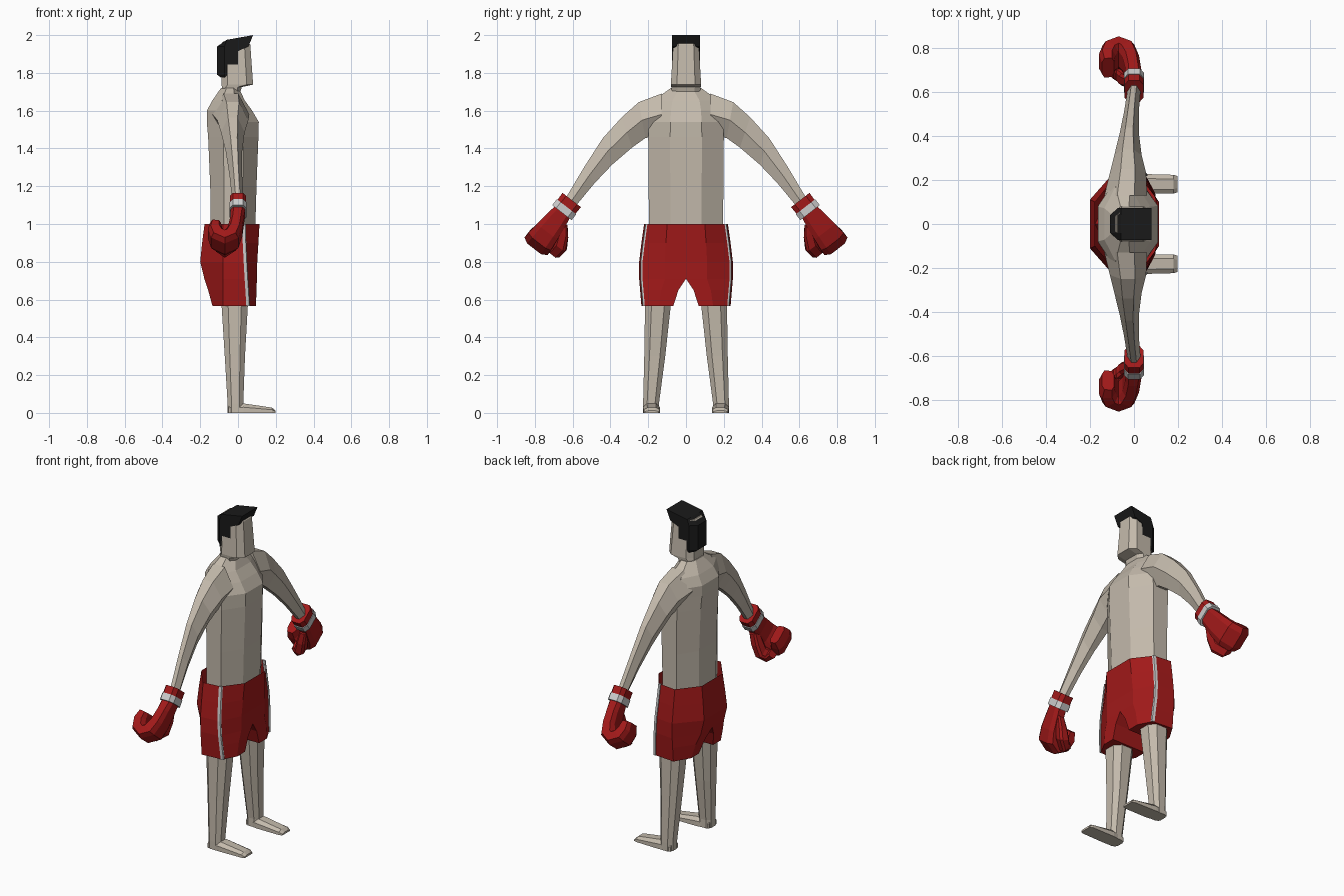
import bpy, bmesh
from mathutils import Vector


def material(name, r, g, b):
    m = bpy.data.materials.new(name)
    m.diffuse_color = (r, g, b, 1)
    return m


SKIN = material("skin", 0.55, 0.49, 0.41)
RED = material("red", 0.36, 0.01, 0.01)
WHITE = material("white", 0.75, 0.75, 0.75)
BLACK = material("black", 0.01, 0.01, 0.01)


def loft(name, rings, mat, mirror=False, caps=(True, True)):
    """Skin a list of equal-length point rings; optionally mirror across y = 0."""
    bm = bmesh.new()
    loops = [[bm.verts.new(p) for p in ring] for ring in rings]
    n = len(loops[0])
    for a, b in zip(loops, loops[1:]):
        for i in range(n):
            j = (i + 1) % n
            bm.faces.new((a[i], a[j], b[j], b[i]))
    if caps[0]:
        bm.faces.new(loops[0])
    if caps[1]:
        bm.faces.new(loops[-1])
    bmesh.ops.recalc_face_normals(bm, faces=bm.faces)
    # remove the walls lying on the mirror plane
    if mirror:
        inner = [f for f in bm.faces if all(abs(v.co.y) < 1e-4 for v in f.verts)]
        bmesh.ops.delete(bm, geom=inner, context='FACES')
    me = bpy.data.meshes.new(name)
    bm.to_mesh(me)
    bm.free()
    me.materials.append(mat)
    ob = bpy.data.objects.new(name, me)
    bpy.context.collection.objects.link(ob)
    if mirror:
        mod = ob.modifiers.new("mirror", 'MIRROR')
        mod.use_axis = (False, True, False)
    return ob


def slab(z, xb, xf, y0, y1, cx=0.3, cy=0.3):
    """Horizontal chamfered rectangle; cx, cy are chamfers as a fraction of the size."""
    dx, dy = (xf - xb) * cx, (y1 - y0) * cy
    return [(xf, y0 + dy, z), (xf, y1 - dy, z), (xf - dx, y1, z), (xb + dx, y1, z),
            (xb, y1 - dy, z), (xb, y0 + dy, z), (xb + dx, y0, z), (xf - dx, y0, z)]


# Torso: z, back, front, half width
torso = [(0.93, -0.145, 0.09, 0.195), (1.2, -0.147, 0.098, 0.198), (1.46, -0.158, 0.108, 0.2),
         (1.54, -0.165, 0.11, 0.195), (1.6, -0.165, 0.075, 0.19), (1.655, -0.135, 0.035, 0.17),
         (1.72, -0.09, 0.005, 0.08)]
loft("torso", [slab(z, b, f, -w, w, 0.3, 0.29) for z, b, f, w in torso], SKIN)

# Head with neck and chin
head = [(1.69, -0.085, 0.01, 0.072), (1.725, -0.085, 0.02, 0.078), (1.738, -0.088, 0.08, 0.08),
        (1.95, -0.09, 0.065, 0.068), (1.965, -0.08, 0.055, 0.06)]
loft("head", [slab(z, b, f, -w, w, 0.2, 0.2) for z, b, f, w in head], SKIN)

# Hair: side profile, narrowing towards the back
hair = [(-0.11, 1.79), (-0.09, 1.775), (0.0, 1.835), (0.0, 1.915), (0.055, 1.94),
        (0.08, 2.0), (-0.02, 1.982), (-0.06, 1.975), (-0.11, 1.94)]
loft("hair", [[(max(x, lim), y, z) for x, z in hair]
              for y, lim in ((-0.074, -0.072), (-0.04, -0.11), (0.04, -0.11), (0.074, -0.072))], BLACK)

# Arms: top (y, z), bottom (y, z), back x, front x
arm = [((0.13, 1.69), (0.13, 1.47), -0.135, 0.06), ((0.25, 1.645), (0.215, 1.455), -0.11, 0.055),
       ((0.34, 1.565), (0.285, 1.405), -0.09, 0.035), ((0.44, 1.455), (0.39, 1.315), -0.065, 0.022),
       ((0.54, 1.3), (0.485, 1.215), -0.045, 0.022), ((0.635, 1.14), (0.58, 1.1), -0.03, 0.03)]


def arm_ring(t, b, xb, xf):
    m, q = (xb + xf) / 2, (xf - xb) * 0.2
    my, mz = (t[0] + b[0]) / 2, (t[1] + b[1]) / 2
    return [(m + q, *t), (xf, my, mz), (m + q, *b), (m - q, *b), (xb, my, mz), (m - q, *t)]


loft("arm", [arm_ring(*r) for r in arm], SKIN, True)

# Glove frame: D runs down the forearm, W across the hand, X is world x
ORIGIN = Vector((0, 0.605, 1.127))
D, W, X = Vector((0, 0.61, -0.79)), Vector((0, 0.79, 0.61)), Vector((1, 0, 0))


def glove_ring(a, x, da, dx, half_t, half_w, w=0.0):
    """Eight-sided section at (a, x, w); (da, dx) is the thickness direction."""
    t = (D * da + X * dx).normalized() * half_t
    s = W * half_w
    c = ORIGIN + D * a + X * x + W * w
    k = 0.6
    return [c + t * u + s * v for u, v in ((1, k), (k, 1), (-k, 1), (-1, k),
                                           (-1, -k), (-k, -1), (k, -1), (1, -k))]


loft("glove_cuff", [glove_ring(a, 0, 0, 1, 0.043, h) for a, h in ((0, 0.062), (0.05, 0.06))], RED, True)
loft("glove_band", [glove_ring(a, 0, 0, 1, 0.046, h) for a, h in ((0.045, 0.065), (0.085, 0.065))], WHITE, True)
hand = [(0.08, 0.0, 0, 1, 0.038, 0.05), (0.14, -0.005, 0, 1, 0.036, 0.06),
        (0.21, -0.015, 0.1, 1, 0.038, 0.068), (0.265, -0.035, 0.6, 1, 0.043, 0.075),
        (0.285, -0.07, 1, 0, 0.042, 0.077), (0.262, -0.108, 0.7, -1, 0.042, 0.075),
        (0.22, -0.122, 0.1, -1, 0.038, 0.068), (0.175, -0.118, -0.1, -1, 0.028, 0.055)]
loft("glove_hand", [glove_ring(*r) for r in hand], RED, True)
thumb = [(0.12, -0.005, 0, 1, 0.022, 0.025, -0.04), (0.17, -0.02, 0.1, 1, 0.027, 0.032, -0.075),
         (0.23, -0.04, 0.4, 1, 0.03, 0.035, -0.105), (0.265, -0.075, 1, 0.2, 0.03, 0.033, -0.1),
         (0.25, -0.105, 1, -0.6, 0.022, 0.025, -0.085)]
loft("glove_thumb", [glove_ring(*r) for r in thumb], RED, True)

# Shorts: z, back, front, inner y, outer y, stripe x
shorts = [(1.0, -0.177, 0.114, 0.0, 0.222, 0.03), (0.9, -0.19, 0.108, 0.0, 0.236, 0.033),
          (0.8, -0.2, 0.102, 0.0, 0.248, 0.038), (0.71, -0.178, 0.1, 0.0, 0.248, 0.043),
          (0.65, -0.158, 0.098, 0.04, 0.243, 0.047), (0.565, -0.135, 0.095, 0.068, 0.236, 0.052)]
rings, stripe = [], []
for z, b, f, yi, yo, s in shorts:
    m = yi + (yo - yi) * 0.45
    rings.append([(f, yi, z), (f, m, z), (s, yo - 0.012, z), (-0.08, yo, z), (b, m, z), (b, yi, z)])
    stripe.append([(s + 0.011, yo - 0.018, z), (s + 0.008, yo - 0.009, z),
                   (s - 0.008, yo - 0.006, z), (s - 0.008, yo - 0.018, z)])
loft("shorts", rings, RED, True, (False, True))
loft("shorts_stripe", stripe, WHITE, True)

# Legs: z, back, front, inner y, outer y
leg = [(0.62, -0.09, 0.055, 0.075, 0.216), (0.3, -0.07, 0.037, 0.11, 0.221),
       (0.05, -0.055, 0.028, 0.143, 0.227), (0.0, -0.055, 0.028, 0.143, 0.227)]
loft("leg", [slab(*r, 0.25, 0.25) for r in leg], SKIN, True)

# Feet: cross-sections along x with a sloping top
foot = [(-0.05, 0.045, 0.15, 0.222), (0.03, 0.05, 0.138, 0.228),
        (0.18, 0.028, 0.138, 0.224), (0.198, 0.012, 0.145, 0.218)]
loft("foot", [[(x, a, 0), (x, b, 0), (x, b, h * 0.6), (x, b - 0.02, h), (x, a + 0.02, h), (x, a, h * 0.6)]
              for x, h, a, b in foot], SKIN, True)
